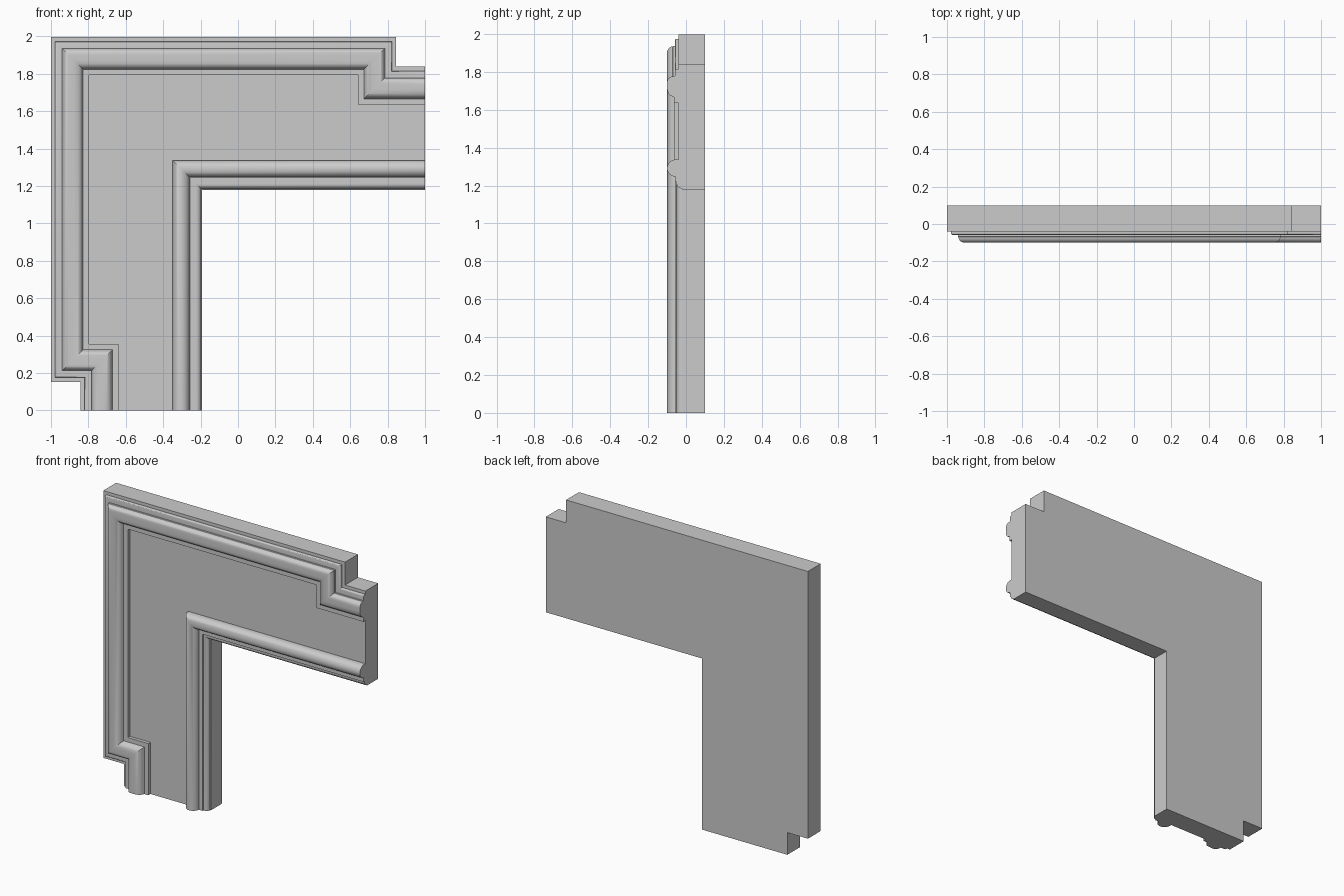
import bpy, bmesh, math
from mathutils import Vector

if "Cube" in bpy.data.objects:
    bpy.data.objects.remove(bpy.data.objects["Cube"])


def arc(cd, cy, rd, ry, a0, a1, n=8):
    """Elliptical arc in profile space (offset from edge, depth)."""
    return [(cd + rd * math.cos(math.radians(a0 + (a1 - a0) * i / n)),
             cy + ry * math.sin(math.radians(a0 + (a1 - a0) * i / n))) for i in range(n + 1)]


def sweep(bm, path, profile, side):
    """Mitred sweep of a profile along a right-angled path; returns vertex rows per profile point."""
    pts = [Vector(p) for p in path]
    normals = []
    for a, b in zip(pts, pts[1:]):
        d = (b - a).normalized()
        normals.append(Vector((d.y, -d.x)) * side)
    mitres = [normals[0]] + [a + b for a, b in zip(normals, normals[1:])] + [normals[-1]]
    rows = [[bm.verts.new((p.x + m.x * d, y, p.y + m.y * d)) for p, m in zip(pts, mitres)]
            for d, y in profile]
    for r0, r1 in zip(rows, rows[1:]):
        for i in range(len(pts) - 1):
            bm.faces.new((r0[i], r0[i + 1], r1[i + 1], r1[i]))
    return rows


# Outer moulding: stepped fillets, rounded ridge, drop to the panel
outer_path = [(-0.843, 0), (-0.843, 0.153), (-1, 0.153), (-1, 1.996),
              (0.845, 1.996), (0.845, 1.838), (1, 1.838)]
outer_profile = ([(0, 0.1), (0, -0.04), (0.022, -0.04)]
                 + arc(0.03, -0.048, 0.008, 0.01, 180, 270, 4)
                 + [(0.06, -0.058), (0.06, -0.068)]
                 + arc(0.095, -0.07, 0.033, 0.03, 180, 270)
                 + arc(0.12, -0.072, 0.046, 0.028, 270, 350)
                 + [(0.172, -0.063), (0.203, -0.063), (0.203, -0.04)])

# Inner moulding: rounded opening edge, fillet, half-round bead
inner_path = [(-0.192, 0), (-0.192, 1.18), (1, 1.18)]
inner_profile = ([(0, 0.1), (0, -0.022)]
                 + arc(0.032, -0.022, 0.027, 0.028, 180, 270)
                 + [(0.038, -0.05), (0.038, -0.058), (0.065, -0.058)]
                 + arc(0.112, -0.055, 0.045, 0.045, 180, 360, 14)
                 + [(0.157, -0.04)])

bm = bmesh.new()
outer = sweep(bm, outer_path, outer_profile, 1)
inner = sweep(bm, inner_path, inner_profile, -1)

# Flat panel, flat back, and the two cut ends
for k in (-1, 0):
    bm.faces.new(outer[k] + inner[k][::-1])
for k in (0, -1):
    bm.faces.new([r[k] for r in outer] + [r[k] for r in reversed(inner)])

bmesh.ops.recalc_face_normals(bm, faces=bm.faces)
mesh = bpy.data.meshes.new("frame_corner")
bm.to_mesh(mesh)
bm.free()
frame = bpy.data.objects.new("frame_corner", mesh)
bpy.context.collection.objects.link(frame)
bpy.context.view_layer.objects.active = frame
frame.select_set(True)
bpy.ops.object.shade_smooth_by_angle(angle=math.radians(30))
